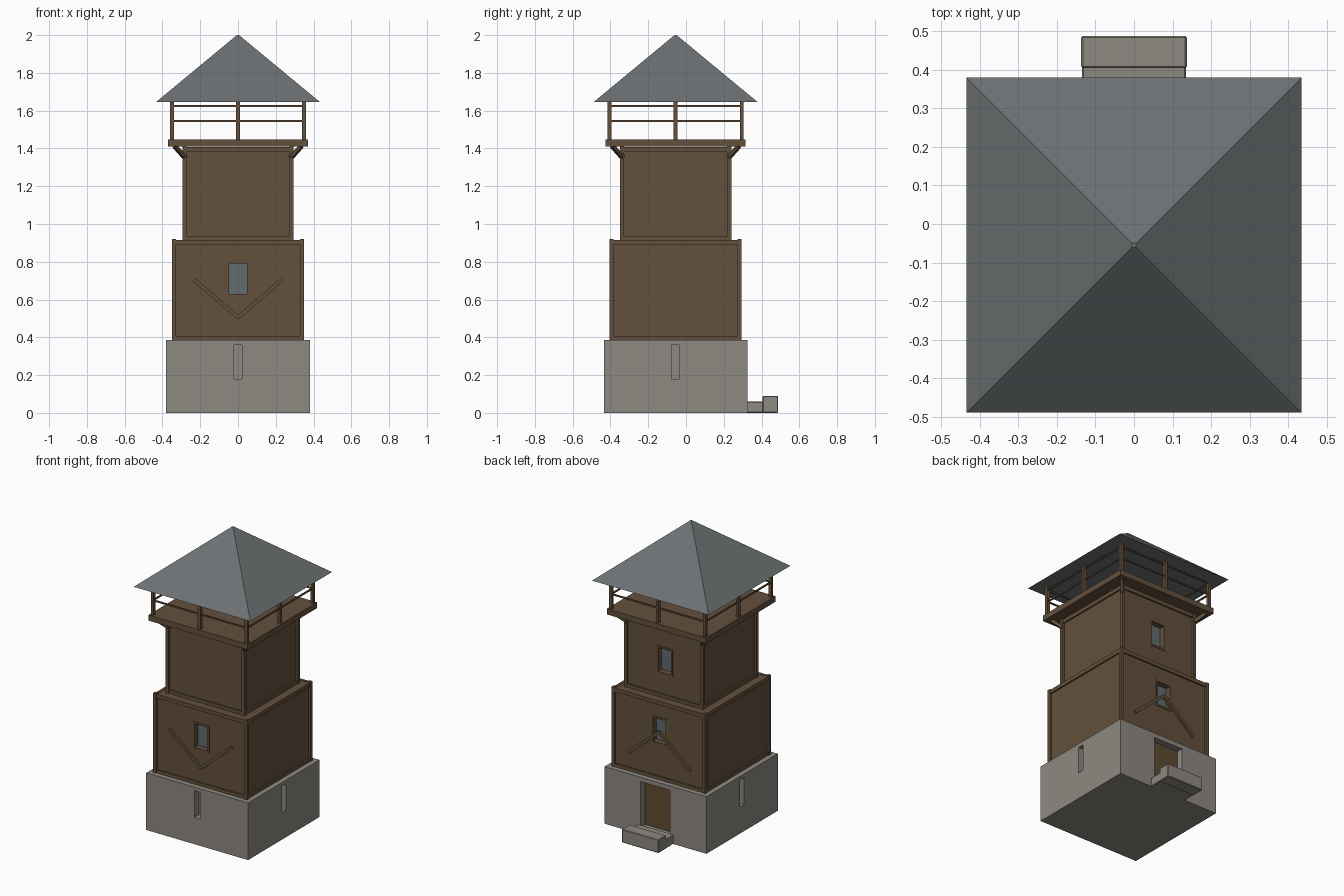
import bpy, bmesh, math
from mathutils import Vector, Matrix

if "Cube" in bpy.data.objects:
    bpy.data.objects.remove(bpy.data.objects["Cube"], do_unlink=True)

CY = -0.055  # tower axis in y


def material(name, rgb):
    m = bpy.data.materials.new(name)
    m.use_nodes = True
    m.diffuse_color = (*rgb, 1)
    bsdf = m.node_tree.nodes["Principled BSDF"]
    bsdf.inputs["Base Color"].default_value = (*rgb, 1)
    bsdf.inputs["Roughness"].default_value = 0.9
    return m


STONE = material("grey stone", (0.27, 0.25, 0.22))
WOOD = material("brown wood", (0.125, 0.08, 0.045))
DOOR = material("door wood", (0.115, 0.07, 0.03))
SLATE = material("slate roof", (0.15, 0.165, 0.17))
GLASS = material("window glass", (0.12, 0.147, 0.155))


def box(bm, x0, x1, y0, y1, z0, z1):
    size = Matrix.Diagonal((x1 - x0, y1 - y0, z1 - z0, 1))
    mid = Matrix.Translation(((x0 + x1) / 2, (y0 + y1) / 2, (z0 + z1) / 2))
    bmesh.ops.create_cube(bm, size=1, matrix=mid @ size)


def beam(bm, a, b, t):
    a, b = Vector(a), Vector(b)
    turn = (b - a).to_track_quat('Z', 'Y').to_matrix().to_4x4()
    size = Matrix.Diagonal((t, t, (b - a).length, 1))
    bmesh.ops.create_cube(bm, size=1, matrix=Matrix.Translation((a + b) / 2) @ turn @ size)


def finish(name, bm, mat):
    mesh = bpy.data.meshes.new(name)
    bm.to_mesh(mesh)
    bm.free()
    mesh.materials.append(mat)
    ob = bpy.data.objects.new(name, mesh)
    bpy.context.collection.objects.link(ob)
    return ob


def boxes(name, mat, *dims):
    bm = bmesh.new()
    for d in dims:
        box(bm, *d)
    return finish(name, bm, mat)


def carve(ob, *dims):
    cutter = boxes("cutter", ob.data.materials[0], *dims)
    cutter.hide_render = True
    mod = ob.modifiers.new("openings", 'BOOLEAN')
    mod.operation, mod.solver, mod.object = 'DIFFERENCE', 'EXACT', cutter
    bpy.context.view_layer.objects.active = ob
    bpy.ops.object.modifier_apply(modifier=mod.name)
    bpy.data.objects.remove(cutter, do_unlink=True)


# Stone base with arrow slits and a doorway
R = 0.38
base = boxes("stone_base", STONE, (-R, R, CY - R, CY + R, 0, 0.385))
carve(base,
      (-0.021, 0.021, CY - R - 0.1, CY - R + 0.05, 0.18, 0.36),
      (R - 0.05, R + 0.1, CY - 0.021, CY + 0.021, 0.18, 0.36),
      (-R - 0.1, -R + 0.05, CY - 0.021, CY + 0.021, 0.18, 0.36),
      (-0.11, 0.11, CY + R - 0.05, CY + R + 0.1, 0.05, 0.355))
back = CY + R
boxes("door", DOOR, (-0.11, 0.11, back - 0.052, back - 0.045, 0.05, 0.355))

# Door steps
steps = boxes("door_steps", STONE, (-0.135, 0.135, back - 0.01, 0.41, 0, 0.06),
              (-0.137, 0.137, 0.405, 0.488, 0, 0.09))
soft = steps.modifiers.new("worn edges", 'BEVEL')
soft.width, soft.segments = 0.004, 1


# Timber storeys: recessed walls, corner posts, top and bottom beams
def storey(name, half, z0, z1, windows):
    w = half - 0.014
    wall = boxes(name + "_walls", WOOD, (-w, w, CY - w, CY + w, z0, z1 - 0.006))
    for i, (side, lo, hi) in enumerate(windows):
        face = CY + side * w
        ya, yb = sorted((face + side * 0.05, face - side * 0.04))
        carve(wall, (-0.058, 0.058, ya, yb, lo, hi))
        ya, yb = sorted((face - side * 0.035, face - side * 0.042))
        boxes(f"{name}_glass_{i + 1}", GLASS, (-0.058, 0.058, ya, yb, lo, hi))
        # Slim casing lining the opening
        ya, yb = sorted((face + side * 0.004, face - side * 0.038))
        boxes(f"{name}_casing_{i + 1}", WOOD,
              (-0.06, -0.048, ya, yb, lo, hi), (0.048, 0.06, ya, yb, lo, hi),
              (-0.06, 0.06, ya, yb, lo - 0.002, lo + 0.01),
              (-0.06, 0.06, ya, yb, hi - 0.01, hi + 0.002))
    bm = bmesh.new()
    p = 0.022
    for sx in (0, 1):
        for sy in (0, 1):
            x, y = (half - p if sx else -half), CY + (half - p if sy else -half)
            box(bm, x, x + p, y, y + p, z0, z1)
    e = half - p
    for lo, hi in ((z0, z0 + 0.022), (z1 - 0.03, z1 - 0.004)):
        for s in (-1, 1):
            a, b = sorted((s * (half - 0.004), s * e))
            box(bm, -e, e, CY + a, CY + b, lo, hi)
            box(bm, a, b, CY - e, CY + e, lo, hi)
    finish(name + "_frame", bm, WOOD)


storey("lower_storey", 0.35, 0.385, 0.92, [(-1, 0.62, 0.80), (1, 0.62, 0.80)])
storey("upper_storey", 0.295, 0.915, 1.412, [(1, 1.07, 1.25)])

# Crossed braces: V on the front, inverted V on the back
for name, side, mid, end in (("front_brace", -1, 0.505, 0.705), ("back_brace", 1, 0.705, 0.505)):
    bm = bmesh.new()
    y = CY + side * 0.339
    for s in (-1, 1):
        beam(bm, (0, y, mid), (s * 0.232, y, end), 0.02)
    finish(name, bm, WOOD)

# Lookout platform with diagonal corner struts
boxes("platform", WOOD, (-0.37, 0.37, CY - 0.37, CY + 0.37, 1.41, 1.448))
bm = bmesh.new()
for sx in (-1, 1):
    for sy in (-1, 1):
        beam(bm, (sx * 0.28, CY + sy * 0.28, 1.35), (sx * 0.335, CY + sy * 0.335, 1.412), 0.02)
finish("corner_struts", bm, WOOD)

# Posts and railings
bm = bmesh.new()
for i in (-1, 0, 1):
    for j in (-1, 0, 1):
        if i or j:
            x, y, h = i * 0.35, CY + j * 0.35, 0.01
            box(bm, x - h, x + h, y - h, y + h, 1.44, 1.66)
finish("railing_posts", bm, WOOD)
bm = bmesh.new()
for z in (1.545, 1.625):
    for s in (-0.35, 0.35):
        beam(bm, (-0.35, CY + s, z), (0.35, CY + s, z), 0.009)
        beam(bm, (s, CY - 0.35, z), (s, CY + 0.35, z), 0.009)
finish("railings", bm, WOOD)

# Pyramid roof
bm = bmesh.new()
bmesh.ops.create_cone(bm, cap_ends=True, segments=4, radius1=0.435 * math.sqrt(2), radius2=0.008,
                      depth=0.355, matrix=Matrix.Translation((0, CY, 1.8225))
                      @ Matrix.Rotation(math.pi / 4, 4, 'Z'))
finish("roof", bm, SLATE)
